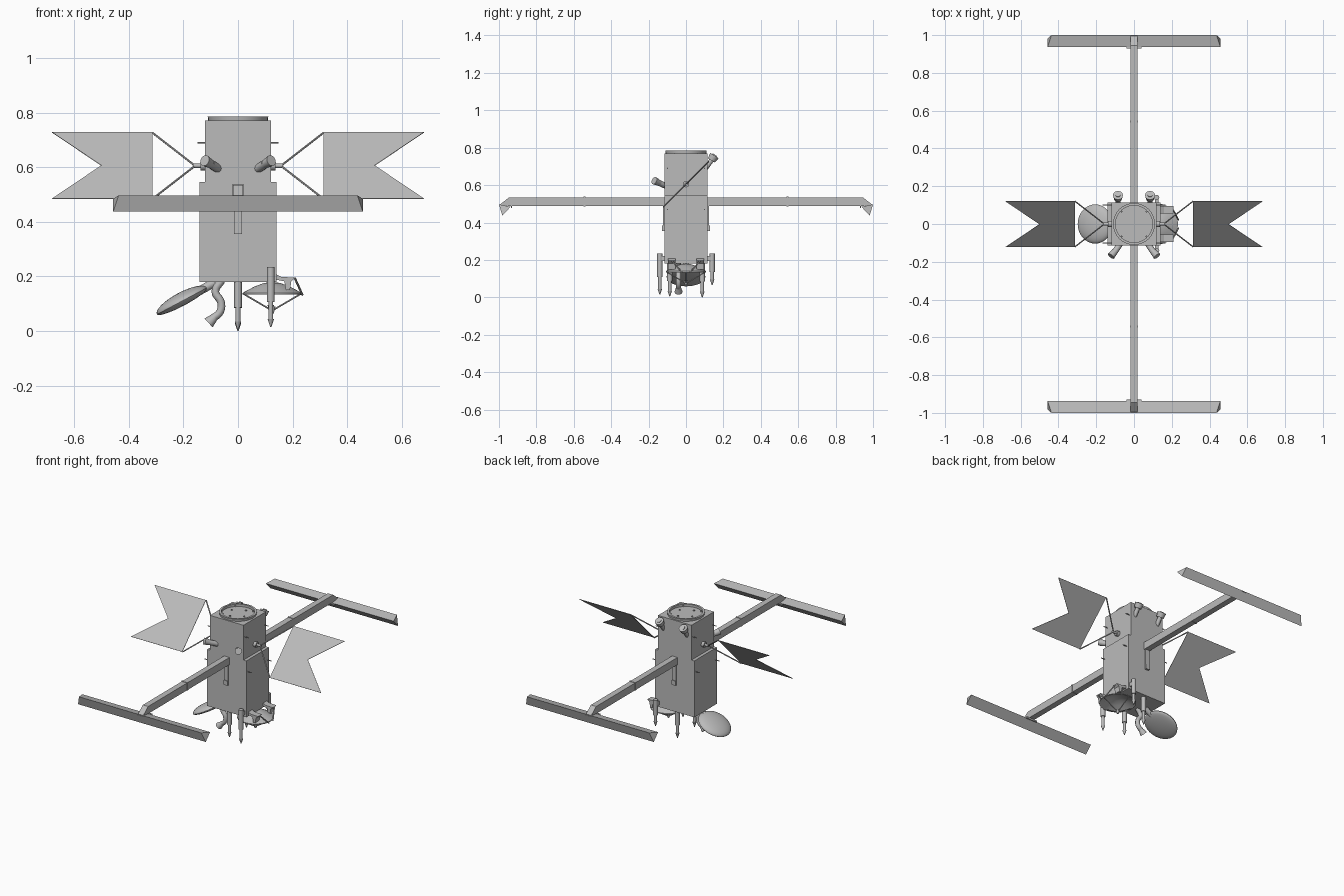
import bpy, bmesh, math
from mathutils import Vector

cube = bpy.data.objects.get("Cube")
if cube:
    bpy.data.objects.remove(cube, do_unlink=True)

grey = bpy.data.materials.new("satin_grey")
grey.use_nodes = True
COLOUR = (0.5, 0.5, 0.5, 1)
grey.diffuse_color = COLOUR
grey.node_tree.nodes["Principled BSDF"].inputs["Base Color"].default_value = COLOUR


def finish(name, bm, smooth=False):
    bmesh.ops.recalc_face_normals(bm, faces=bm.faces)
    mesh = bpy.data.meshes.new(name)
    bm.to_mesh(mesh)
    bm.free()
    mesh.materials.append(grey)
    obj = bpy.data.objects.new(name, mesh)
    bpy.context.collection.objects.link(obj)
    if smooth:
        bpy.ops.object.select_all(action='DESELECT')
        obj.select_set(True)
        bpy.context.view_layer.objects.active = obj
        bpy.ops.object.shade_smooth_by_angle(angle=math.radians(35))
    return obj


def box(name, lo, hi):
    bm = bmesh.new()
    bmesh.ops.create_cube(bm, size=1)
    lo, hi = Vector(lo), Vector(hi)
    for v in bm.verts:
        v.co = (lo + hi) / 2 + v.co * (hi - lo)
    return finish(name, bm)


def prism(name, points, offset):
    """Extrude a flat outline along an offset."""
    bm = bmesh.new()
    face = bm.faces.new([bm.verts.new(p) for p in points])
    ext = bmesh.ops.extrude_face_region(bm, geom=[face])["geom"]
    verts = [g for g in ext if isinstance(g, bmesh.types.BMVert)]
    bmesh.ops.translate(bm, verts=verts, vec=offset)
    return finish(name, bm)


def rod(name, a, b, r1, r2=None, sides=12):
    a, b = Vector(a), Vector(b)
    bm = bmesh.new()
    bmesh.ops.create_cone(bm, cap_ends=True, segments=sides, radius1=r1,
                          radius2=r1 if r2 is None else r2, depth=(b - a).length)
    turn = (b - a).to_track_quat('Z', 'Y')
    for v in bm.verts:
        v.co = turn @ v.co + (a + b) / 2
    return finish(name, bm, sides > 6)


def lathe(name, profile, centre, closed=False, tilt=0, sides=32):
    """Spin a radius/height profile around z."""
    bm = bmesh.new()
    verts = [bm.verts.new((r, 0, z)) for r, z in profile]
    pairs = list(zip(verts, verts[1:])) + ([(verts[-1], verts[0])] if closed else [])
    edges = [bm.edges.new(p) for p in pairs]
    bmesh.ops.spin(bm, geom=verts + edges, cent=(0, 0, 0), axis=(0, 0, 1),
                   angle=math.tau, steps=sides)
    bmesh.ops.remove_doubles(bm, verts=bm.verts, dist=0.0005)
    obj = finish(name, bm, True)
    obj.location = centre
    obj.rotation_euler.y = tilt
    return obj


# Main body
box("lower_body", (-0.14, -0.115, 0.18), (0.14, 0.115, 0.545))
box("upper_body", (-0.12, -0.115, 0.545), (0.12, 0.115, 0.77))
lathe("top_ring", [(0.098, 0.765), (0.108, 0.765), (0.111, 0.785), (0.098, 0.785)], (0, 0, 0), True)
for i in range(4):
    a = math.tau * i / 4 + math.pi / 4
    c, s = math.cos(a), math.sin(a)
    rod("ring_tab", (0.088 * c, 0.088 * s, 0.778), (0.1 * c, 0.1 * s, 0.778), 0.005, sides=6)
    c, s = math.cos(a + 0.5), math.sin(a + 0.5)
    rod("deck_stud", (0.06 * c, 0.06 * s, 0.765), (0.06 * c, 0.06 * s, 0.776), 0.005, sides=8)

# Long booms with wedge antennas, front and back
for s in (-1, 1):
    boom = [(0.11, 0.535), (0.945, 0.535), (1.0, 0.492), (0.935, 0.488), (0.11, 0.488)]
    prism("boom", [(-0.019, s * y, z) for y, z in boom], (0.038, 0, 0))
    y = s * 0.543
    box("boom_joint", (-0.021, y - 0.005, 0.486), (0.021, y + 0.005, 0.538))
    y = s * 0.933
    box("boom_clamp", (-0.04, y - 0.003, 0.478), (0.04, y + 0.003, 0.488))
    y = s * 0.117
    box("boom_latch", (-0.014, y - 0.006, 0.355), (0.014, y + 0.006, 0.5))
    box("latch_foot", (-0.014, y - 0.01, 0.355), (0.014, y + 0.01, 0.385))
    bm = bmesh.new()
    ends = [[bm.verts.new((e * x, s * yy, z)) for x, yy, z in
             ((0.437, 1.0, 0.497), (0.457, 0.982, 0.437), (0.457, 0.938, 0.484))]
            for e in (-1, 1)]
    for end in ends:
        bm.faces.new(end)
    for i in range(3):
        j = (i + 1) % 3
        bm.faces.new((ends[0][i], ends[0][j], ends[1][j], ends[1][i]))
    finish("wedge_antenna", bm)

# Notched solar panels, tilted 45 degrees, with hubs and struts
HUB = 0.605
for s in (-1, 1):
    outline = [(0.313, -0.121), (0.68, -0.121), (0.5, 0), (0.68, 0.121), (0.313, 0.121)]
    prism("solar_panel", [(s * x, t, HUB + t) for x, t in outline], (0, -0.002, 0.002))
    rod("panel_axle", (s * 0.115, 0, HUB), (s * 0.165, 0, HUB), 0.008)
    rod("panel_hub", (s * 0.118, 0, HUB), (s * 0.138, 0, HUB), 0.017)
    for t in (-0.121, 0.121):
        rod("panel_strut", (s * 0.157, 0, HUB), (s * 0.313, t, HUB + t), 0.004, sides=6)
    # Thruster pods on the front, sensor cups on the back
    rod("thruster_stem", (s * 0.07, -0.1, 0.592), (s * 0.1, -0.145, 0.612), 0.016)
    rod("thruster_bell", (s * 0.09, -0.132, 0.606), (s * 0.122, -0.17, 0.624), 0.014, 0.021)
    rod("sensor_stem", (s * 0.085, 0.105, 0.69), (s * 0.085, 0.143, 0.742), 0.013)
    rod("sensor_cup", (s * 0.085, 0.136, 0.732), (s * 0.085, 0.152, 0.758), 0.022, 0.027)
    rod("sensor_lens", (s * 0.085, 0.152, 0.758), (s * 0.085, 0.155, 0.762), 0.013)
    # Side whiskers
    for y in (-0.1, 0.1):
        for z, root in ((0.69, 0.115), (0.47, 0.135)):
            rod("whisker", (s * root, y, z), (s * (root + 0.033), y, z), 0.003, sides=6)

# Hanging probes with pointed tips
for x, y, top, bottom in ((0, -0.087, 0.2, 0.005), (0, 0.087, 0.2, 0),
                          (0.12, -0.14, 0.235, 0.015), (0.12, 0.14, 0.235, 0.065)):
    mid = bottom + (top - bottom) * 0.42
    rod("probe_sleeve", (x, y, top), (x, y, mid), 0.014)
    rod("probe_shaft", (x, y, mid), (x, y, bottom + 0.03), 0.009)
    rod("probe_tip", (x, y, bottom + 0.03), (x, y, bottom), 0.012, 0.002)
    if x:
        side = math.copysign(0.11, y)
        box("probe_bracket", (x - 0.01, min(y, side), 0.195), (x + 0.01, max(y, side), 0.22))

# Large tilted dish, a smooth closed lens
N = 8
dome = [(0.104 * math.sin(a), 0.032 * math.cos(a))
        for a in (math.pi / 2 * i / N for i in range(N + 1))]
belly = [(0.104 * math.cos(a), -0.018 * math.sin(a))
         for a in (math.pi / 2 * i / N for i in range(1, N + 1))]
lathe("large_dish", dome + belly, (-0.205, 0, 0.11), tilt=math.radians(-28))
rod("large_dish_arm", (-0.14, 0, 0.148), (-0.085, 0, 0.178), 0.016)

# Small downward dish with feed tripod and side brackets
CX = 0.125
shell = [(0, 0.18), (0.03, 0.176), (0.065, 0.163), (0.108, 0.14), (0.108, 0.134),
         (0.065, 0.157), (0.03, 0.17), (0, 0.174)]
lathe("small_dish", shell, (CX, 0, 0))
rod("feed_horn", (CX, 0, 0.09), (CX, 0, 0.065), 0.012, 0.006)
for i in range(4):
    a = math.tau * i / 4
    rod("feed_strut", (CX + 0.106 * math.cos(a), 0.106 * math.sin(a), 0.137),
        (CX, 0, 0.075), 0.003, sides=6)
for s in (-1, 1):
    y = s * 0.075
    arm = [(0.13, 0.212), (0.16, 0.198), (0.21, 0.196), (0.195, 0.182), (0.19, 0.15),
           (0.175, 0.15), (0.17, 0.182), (0.13, 0.19)]
    prism("dish_bracket", [(x, y - 0.02, z) for x, z in arm], (0, 0.04, 0))
    rod("bracket_stay", (0.208, y, 0.194), (0.236, s * 0.02, 0.132), 0.004, sides=6)

# Curved nozzle arm under the body
path = [(-0.06, 0.185), (-0.083, 0.145), (-0.062, 0.105), (-0.066, 0.07), (-0.095, 0.045)]
curve = bpy.data.curves.new("nozzle_arm", 'CURVE')
curve.dimensions = '3D'
curve.bevel_depth = 0.014
curve.bevel_resolution = 2
curve.use_fill_caps = True
curve.resolution_u = 5
spline = curve.splines.new('BEZIER')
spline.bezier_points.add(len(path) - 1)
for p, (x, z) in zip(spline.bezier_points, path):
    p.co = (x, -0.04, z)
    p.handle_left_type = p.handle_right_type = 'AUTO'
curve.materials.append(grey)
bpy.context.collection.objects.link(bpy.data.objects.new("nozzle_arm", curve))
rod("nozzle_bell", (-0.085, -0.04, 0.052), (-0.108, -0.04, 0.03), 0.014, 0.022)
